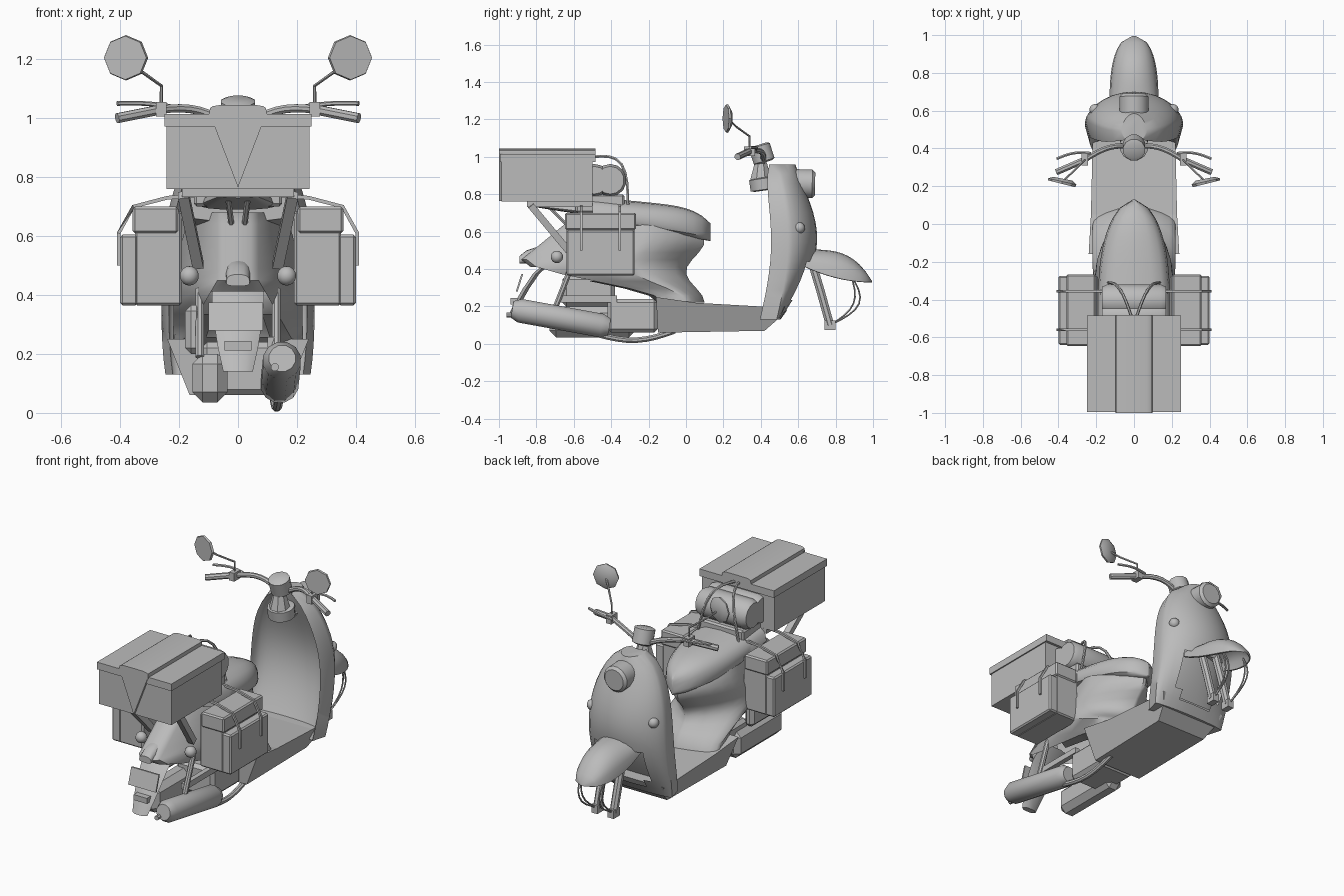
import bpy, bmesh
from math import sin, cos, pi, copysign, sqrt, radians
from mathutils import Vector, Matrix

cube = bpy.data.objects.get("Cube")
if cube:
    bpy.data.objects.remove(cube)

grey = bpy.data.materials.new("plain_grey")
grey.use_nodes = True
colour = (.5, .5, .5, 1)
grey.diffuse_color = colour
grey.node_tree.nodes["Principled BSDF"].inputs["Base Color"].default_value = colour


def finish(name, bm, smooth=True):
    bmesh.ops.recalc_face_normals(bm, faces=bm.faces)
    mesh = bpy.data.meshes.new(name)
    bm.to_mesh(mesh)
    bm.free()
    mesh.materials.append(grey)
    ob = bpy.data.objects.new(name, mesh)
    bpy.context.collection.objects.link(ob)
    if smooth:
        bpy.ops.object.select_all(action='DESELECT')
        ob.select_set(True)
        bpy.context.view_layer.objects.active = ob
        bpy.ops.object.shade_smooth_by_angle(angle=radians(40))


def loft(name, rings, smooth=True, drop=None):
    """Skin closed rings of equal size; drop removes faces by their centre."""
    bm = bmesh.new()
    rows = [[bm.verts.new(point) for point in ring] for ring in rings]
    count = len(rows[0])
    for low, high in zip(rows, rows[1:]):
        for i in range(count):
            j = (i + 1) % count
            bm.faces.new((low[i], low[j], high[j], high[i]))
    bm.faces.new(rows[0][::-1])
    bm.faces.new(rows[-1])
    if drop:
        gone = [face for face in bm.faces if drop(face.calc_center_median())]
        bmesh.ops.delete(bm, geom=gone, context='FACES')
    finish(name, bm, smooth)


def rod(name, path, radius, sides=8, phase=.5):
    """Round rod along a path; radius is one value or one for each point."""
    points = [Vector(point) for point in path]
    radii = radius if isinstance(radius, list) else [radius] * len(points)
    rings = []
    for i, point in enumerate(points):
        ahead = points[min(i + 1, len(points) - 1)]
        along = (ahead - points[max(i - 1, 0)]).normalized()
        helper = Vector((1, 0, 0)) if abs(along.x) < .8 else Vector((0, 0, 1))
        across = along.cross(helper).normalized()
        other = along.cross(across)
        angles = [2 * pi * (k + phase) / sides for k in range(sides)]
        rings.append([point + radii[i] * (across * cos(a) + other * sin(a)) for a in angles])
    loft(name, rings)


def bow(start, end, bulge, steps=8):
    """Path from start to end, pushed out by bulge in the middle."""
    start, end, bulge = Vector(start), Vector(end), Vector(bulge)
    return [start.lerp(end, k / steps) + bulge * sin(pi * k / steps) for k in range(steps + 1)]


def drum(name, start, end, radius, sides=12, cap=.7):
    """Cylinder with softened ends."""
    start, end = Vector(start), Vector(end)
    path = [start.lerp(end, t) for t in (0, .08, .92, 1)]
    rod(name, path, [radius * cap, radius, radius, radius * cap], sides)


def box(name, centre, size, bevel=0):
    bm = bmesh.new()
    matrix = Matrix.Translation(centre) @ Matrix.Diagonal((*size, 1))
    bmesh.ops.create_cube(bm, size=1, matrix=matrix)
    if bevel:
        bmesh.ops.bevel(bm, geom=bm.edges[:], offset=bevel, segments=1, affect='EDGES')
    finish(name, bm, False)


def ball(name, centre, radius):
    bm = bmesh.new()
    matrix = Matrix.Translation(centre)
    bmesh.ops.create_uvsphere(bm, u_segments=14, v_segments=9, radius=radius, matrix=matrix)
    finish(name, bm)


def dome_ring(y, width, low, top, power=.75):
    """Upright section across x: arched top over a flatter underside."""
    waist = low + (top - low) * .3
    ring = []
    for k in range(16):
        c, s = cos(pi * k / 8), sin(pi * k / 8)
        height = top - waist if s > 0 else waist - low
        ring.append((copysign(abs(c) ** power, c) * width, y,
                     waist + copysign(abs(s) ** power, s) * height))
    return ring


def steps(count):
    return [k / count for k in range(count + 1)]


# rear bodywork: level plan outlines, pointed to the nose, scooped in front, open below the tail
rings = []
for t in steps(12):
    z = .22 + .46 * t
    back = -.15 - .73 * sin(pi * t) ** 2 if t < .5 else -.88 + .56 * (t - .5)
    nose = .05 + .05 * cos(pi * t / .36)
    width = .21 - .06 * t ** 3
    tail = .2 - .13 * min(1, 2 * t)
    widest = back + (nose - back) * .6
    half = [(tail * .6, back), (tail, back + .03), ((width + tail) / 2, (back + widest) / 2)]
    half += [(width * (1 - u * u) + .01, widest + (nose - widest) * u) for u in steps(5)]
    rings.append([(x, y, z) for x, y in half] + [(-x, y, z) for x, y in reversed(half)])
loft("rear_body", rings, drop=lambda c: c.z < .42 and abs(c.x) < .1 and c.y < -.2)

# seat
loft("seat", [dome_ring(.63 * t - .5, .185 * (1 - t ** 3) ** .6 + .006, .65 - .1 * t,
                        .785 - .06 * t - .08 * t ** 8) for t in steps(14)])

# footboard with sloping sides
outline = [(-.16, .25), (.05, .22), (.4, .2), (.53, .2), (.5, .14), (.42, .07), (-.15, .06)]
loft("footboard", [[(s * (.14 + .4 * z), y, z) for y, z in outline] for s in (-1, 1)], False)

# front shield: outer bow and hollow inner bow in one skin, open below the mudguard
rings = []
for t in steps(16):
    swell = sin(pi * t)
    width = .26 * sqrt(1 - abs((t - .3) / .72) ** 2.6)
    edge, rim = .485 + .06 * swell, .395 + .06 * swell + .05 * t ** 8
    depth = .02 + .03 * t + .12 * swell + .05 * t ** 6
    hollow = .02 + .09 * swell
    arc = [pi * (u - .5) for u in steps(14)]
    z = .13 + .83 * t
    ring = [(width * sin(a), edge + depth * max(0, cos(a)) ** 1.2, z) for a in arc]
    ring += [((width - .025) * sin(a), rim + hollow * max(0, cos(a)) ** .7, z) for a in reversed(arc)]
    rings.append(ring)
loft("front_shield", rings, drop=lambda c: .2 < c.z < .46 and abs(c.x) < .14 and c.y > .55)

# headlight, steering collar and gauge
drum("headlight", (0, .5, .86), (0, .69, .855), .078, 16, .8)
drum("steering_collar", (0, .42, .82), (0, .41, .89), .077)
rod("steering_stem", [(0, .4, .88), (0, .4, .97)], [.06, .035])
drum("gauge", (0, .42, .97), (0, .39, 1.065), .06)

# front mudguard, hollow beneath
rings = []
for t in steps(12):
    y, low = .6 + .395 * t, .33 + .1 * (1 - t) ** 2
    width = .01 + .12 * sqrt(1 - t ** 3)
    height = .505 - .17 * t ** 4 - low
    arc = [pi * u for u in steps(10)]
    ring = [(width * cos(a), y, low + height * abs(sin(a)) ** .8) for a in arc]
    ring += [(x * .9, y, low + (z - low) * .85 - .002) for x, y, z in reversed(ring)]
    rings.append(ring)
loft("front_mudguard", rings)

case_y, case_long = -.457, .365
for side, s in (("left", 1), ("right", -1)):
    # fork and its cables
    fork = s * .055
    foot = (fork, .77, .1)
    rod(f"{side}_fork_leg", [(fork, .66, .48), (fork, .72, .28), foot], .024)
    box(f"{side}_fork_foot", foot, (.04, .06, .05))
    for place, swell in (("inner", .07), ("outer", .1)):
        rod(f"{side}_{place}_fork_cable", bow((s * .08, .88, .37), foot, (0, swell, -.02)), .005, 6)

    # indicators
    ball(f"{side}_front_indicator", (s * .205, .605, .62), .031)
    ball(f"{side}_rear_indicator", (s * .165, -.69, .465), .033)

    # handlebar, grip, lever and mirror
    clamp = Vector((s * .26, .34, 1.03))
    mirror = Vector((s * .38, .225, 1.205))
    rod(f"{side}_handlebar", bow((0, .41, .96), clamp, (0, .03, .03)), .015)
    rod(f"{side}_grip", [clamp, (s * .41, .275, 1)], .018)
    box(f"{side}_switch", clamp, (.035, .06, .05))
    rod(f"{side}_lever", bow((s * .23, .375, 1.04), (s * .41, .345, 1.05), (0, .015, .005)), .008, 6)
    rod(f"{side}_mirror_stalk", [clamp, clamp + Vector((0, 0, .08)), (s * .33, .27, 1.16), mirror], .006, 6)
    back, front = Vector((s * .003, -.012, 0)), Vector((-s * .003, .015, 0))
    rod(f"{side}_mirror", [mirror + back, mirror, mirror + front], [.074, .077, .05], 8, 0)

    # side case with lid, pocket and straps
    box(f"{side}_case", (s * .27, case_y, .525), (.16, case_long, .32), .008)
    box(f"{side}_case_lid", (s * .28, case_y, .655), (.155, case_long + .015, .09), .008)
    box(f"{side}_case_pocket", (s * .37, case_y, .485), (.06, case_long, .24), .008)
    for place, y in (("front", -.355), ("rear", -.56)):
        strap = [(0, y, .75), (s * .24, y, .73), (s * .355, y, .7), (s * .405, y, .61), (s * .405, y, .5)]
        rod(f"{side}_{place}_strap", strap, .009, 4)

    # rack struts, roll strap and shock absorber
    rod(f"{side}_rack_strut", [(s * .185, -.83, .74), (s * .135, -.63, .5)], .026, 4)
    rod(f"{side}_inner_strut", [(s * .035, -.74, .74), (s * .02, -.62, .62)], .01, 6)
    rod(f"{side}_roll_strap", bow((s * .01, -.5, 1), (s * .14, -.31, .72), (0, .06, .1)), .008, 6)
    rod(f"{side}_shock", [(s * .13, -.7, .19), (s * .13, -.61, .42)], .016)

# luggage rolls
for name, y in (("front_roll", -.405), ("rear_roll", -.49)):
    drum(name, (-.17, y, .875), (.17, y, .875), .087, 14, .85)
box("roll_shelf", (0, -.46, .75), (.3, .26, .1), .01)

# top case, lid, raised ridge and tapered rear panel
box("top_case", (0, -.743, .87), (.485, .485, .22))
box("top_case_lid", (0, -.74, .993), (.5, .51, .043))
loft("lid_ridge", [dome_ring(y, .098, 1, 1.045, .4) for y in (-1, -.483)])
loft("case_wedge", [[(-.098, y, 1.02), (.098, y, 1.02), (0, y, .765)] for y in (-1, -.98)], False)
box("rack", (0, -.675, .746), (.38, .35, .028))
loft("rack_pan", [dome_ring(-.8 + .25 * t, .06 + .07 * t, .73 - .04 * t, .75) for t in steps(3)])

# tail light, rear mudguard, plate and reflector
loft("tail_light", [dome_ring(-.89 + .15 * t, .04 + .01 * t, .43, .47 + .06 * sqrt(t)) for t in steps(4)])
rings = []
for t in steps(4):
    y, z, width = -.72 - .22 * t ** .7, .45 - .31 * t, .09 - .04 * t ** 2
    rings.append([(width * cos(pi * k / 3), y + .02 * sin(pi * k / 3), z) for k in range(6)])
loft("rear_mudguard", rings)
loft("number_plate", [[(x, -.87, .375), (x, -.88, .375), (x, -.91, .28), (x, -.9, .28)] for x in (-.1, .085)], False)
box("reflector", (0, -.915, .228), (.09, .045, .033))

# engine, air box and swing arm
box("engine_block", (0, -.285, .15), (.25, .27, .18), .02)
box("drive_case", (-.095, -.5, .118), (.12, .46, .165), .035)
box("air_box", (-.15, -.52, .283), (.06, .28, .165), .02)
box("swing_arm", (.115, -.53, .24), (.03, .32, .035))

# exhaust
drum("exhaust", (.15, -.93, .185), (.14, -.41, .09), .066)
rod("exhaust_tip", [(.125, -.96, .155), (.125, -.9, .155)], .014)
rod("exhaust_pipe", bow((.14, -.47, .05), (.12, -.06, .07), (0, 0, -.04)), .016)
